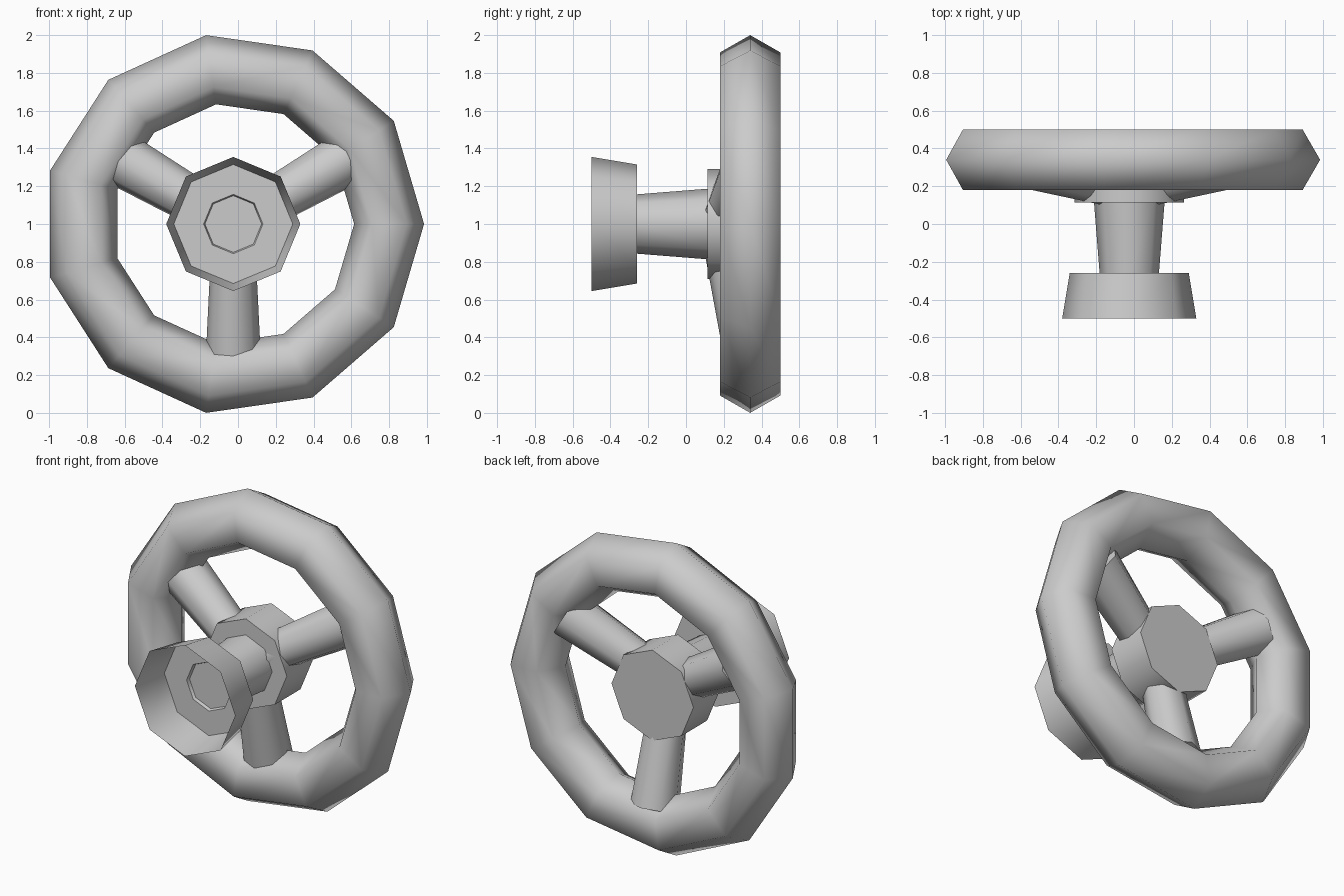
import bpy, bmesh
from math import cos, sin, pi, radians
from mathutils import Vector

if "Cube" in bpy.data.objects:
    bpy.data.objects.remove(bpy.data.objects["Cube"])

CX, CZ = -0.025, 1.0          # wheel axis position


def shade(obj, angle=70):
    obj.data.shade_smooth()
    obj.data.set_sharp_from_angle(angle=radians(angle))


def lathe(name, profile, origin, direction, sides=8):
    """Revolve (distance along axis, radius) points about an axis; radius 0 closes an end."""
    rot = Vector(direction).to_track_quat('Z', 'X')
    bm = bmesh.new()
    rings = []
    for d, r in profile:
        count = 1 if r == 0 else sides
        rings.append([bm.verts.new(Vector(origin) + rot @ Vector(
            (r * cos(2 * pi * i / sides), r * sin(2 * pi * i / sides), d)))
            for i in range(count)])
    for a, b in zip(rings, rings[1:]):
        for i in range(sides):
            j = (i + 1) % sides
            if len(a) == 1:
                bm.faces.new((a[0], b[j], b[i]))
            elif len(b) == 1:
                bm.faces.new((a[i], a[j], b[0]))
            else:
                bm.faces.new((a[i], a[j], b[j], b[i]))
    bmesh.ops.recalc_face_normals(bm, faces=bm.faces[:])
    mesh = bpy.data.meshes.new(name)
    bm.to_mesh(mesh)
    bm.free()
    obj = bpy.data.objects.new(name, mesh)
    bpy.context.collection.objects.link(obj)
    shade(obj)
    return obj


# Rim: eleven segments with a hexagonal section
bpy.ops.mesh.primitive_torus_add(
    major_segments=11, minor_segments=6, major_radius=0.825, minor_radius=0.185,
    location=(CX, 0.34, CZ), rotation=(pi / 2, 0, 0))
rim = bpy.context.object
rim.name = "rim"
shade(rim)

axis = (CX, 0, CZ)
back = (0, 1, 0)

# Hub block
lathe("hub", [(0.115, 0), (0.115, 0.29), (0.375, 0.29), (0.375, 0)], axis, back)

# Tapered shaft with a slightly recessed front
lathe("shaft", [(-0.24, 0), (-0.24, 0.15), (-0.26, 0.157), (0.13, 0.188), (0.13, 0)],
      axis, back)

# Open front cup with an annular floor
lathe("front_cup", [(-0.5, 0.355), (-0.26, 0.315), (-0.26, 0.157)], axis, back)

# Three spokes leaning back toward the rim
for k, deg in enumerate((30, 150, 270)):
    out = Vector((cos(radians(deg)), 0, sin(radians(deg))))
    start = Vector((CX, 0.207, CZ)) + out * 0.1
    end = Vector((CX, 0.35, CZ)) + out * 0.71
    length = (end - start).length
    lathe(f"spoke_{k + 1}", [(0, 0), (0, 0.116), (length, 0.146), (length, 0)],
          start, end - start)
